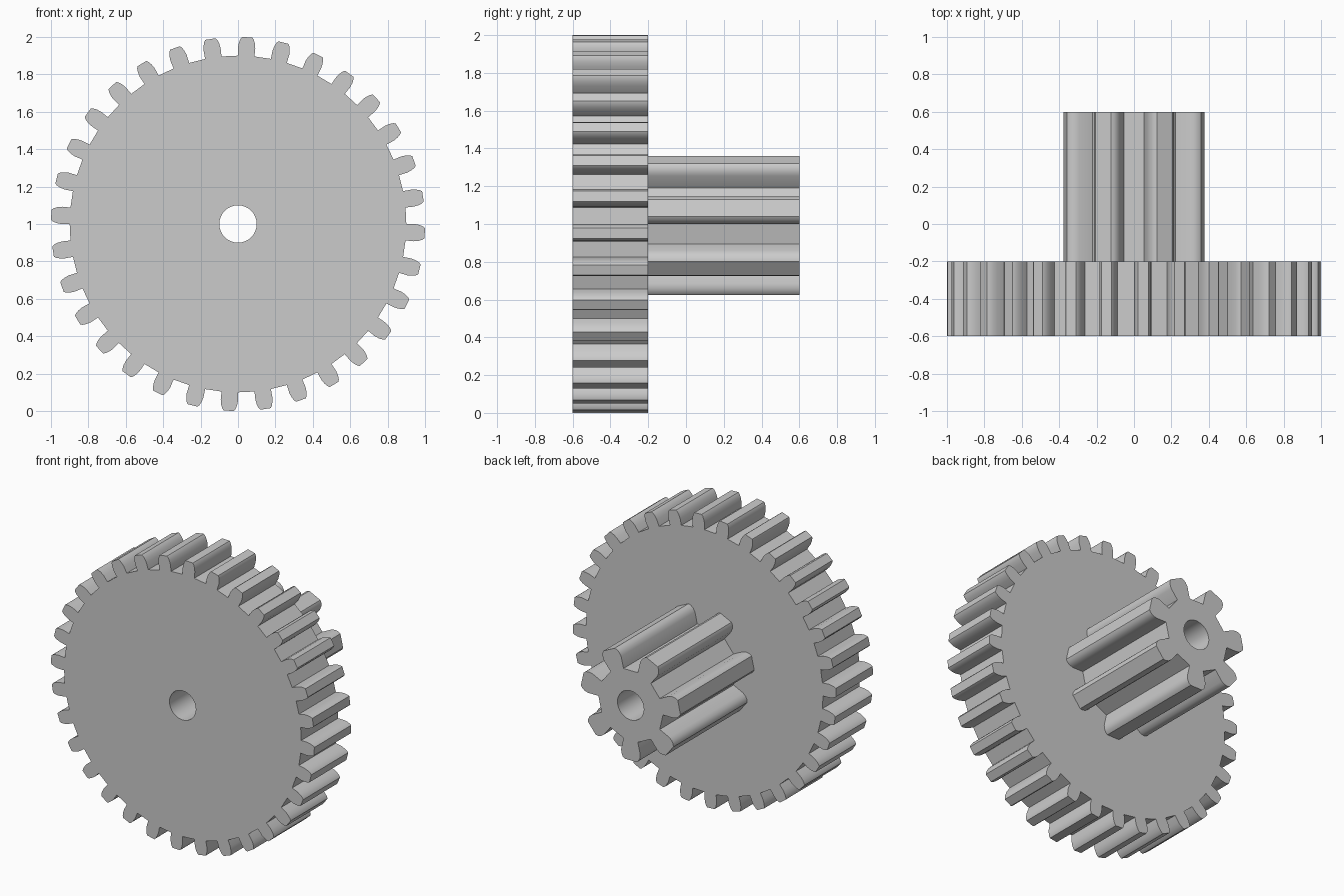
import bpy, bmesh
from math import cos, sin, radians, pi
from mathutils import Vector

if "Cube" in bpy.data.objects:
    bpy.data.objects.remove(bpy.data.objects["Cube"])

CENTRE_Z = 1.0
BORE = 0.1

grey = bpy.data.materials.new("grey metal")
grey.diffuse_color = (0.6, 0.6, 0.6, 1)
grey.use_nodes = True
grey.node_tree.nodes["Principled BSDF"].inputs["Base Color"].default_value = grey.diffuse_color


def gear(name, teeth, first, flank, y0, y1, open_front=False):
    """Extruded spur gear; flank = (radius, half angle) pairs from root to tip."""
    def point(r, a):
        return Vector((r * cos(a), y0, CENTRE_Z + r * sin(a)))

    outline = []
    for i in range(teeth):
        c = radians(first) + 2 * pi * i / teeth
        outline += [point(r, c - radians(h)) for r, h in flank]
        outline += [point(r, c + radians(h)) for r, h in reversed(flank)]
    bore = [point(BORE, 2 * pi * i / 32) for i in range(32)]

    # flat cap with the bore left open
    bm = bmesh.new()
    edges = []
    for loop in (outline, bore):
        vs = [bm.verts.new(p) for p in loop]
        edges += [bm.edges.new((vs[i - 1], vs[i])) for i in range(len(vs))]
    bmesh.ops.triangle_fill(bm, edges=edges, use_beauty=True, normal=(0, -1, 0))

    # thickness
    ret = bmesh.ops.extrude_face_region(bm, geom=bm.faces[:], use_keep_orig=True)
    moved = [v for v in ret["geom"] if isinstance(v, bmesh.types.BMVert)]
    bmesh.ops.translate(bm, verts=moved, vec=(0, y1 - y0, 0))
    bmesh.ops.recalc_face_normals(bm, faces=bm.faces[:])
    if open_front:  # this end is covered by the wheel
        hidden = [f for f in bm.faces if all(abs(v.co.y - y0) < 1e-5 for v in f.verts)]
        bmesh.ops.delete(bm, geom=hidden, context='FACES')

    mesh = bpy.data.meshes.new(name)
    bm.to_mesh(mesh)
    bm.free()
    mesh.materials.append(grey)
    ob = bpy.data.objects.new(name, mesh)
    bpy.context.collection.objects.link(ob)
    bpy.ops.object.select_all(action='DESELECT')
    ob.select_set(True)
    bpy.context.view_layer.objects.active = ob
    bpy.ops.object.shade_smooth_by_angle(angle=radians(30))
    return ob


# large wheel at the front
gear("large_gear", 32, -2.81,
     [(0.9, 2.81), (0.945, 2.8), (0.97, 2.5), (0.99, 2.05), (1.0, 1.6)], -0.6, -0.2)

# small pinion behind it
gear("small_gear", 7, 360 / 28,
     [(0.245, 12.86), (0.325, 12.86), (0.35, 11.6), (0.37, 9.4), (0.38, 7.0)],
     -0.2, 0.6, open_front=True)
